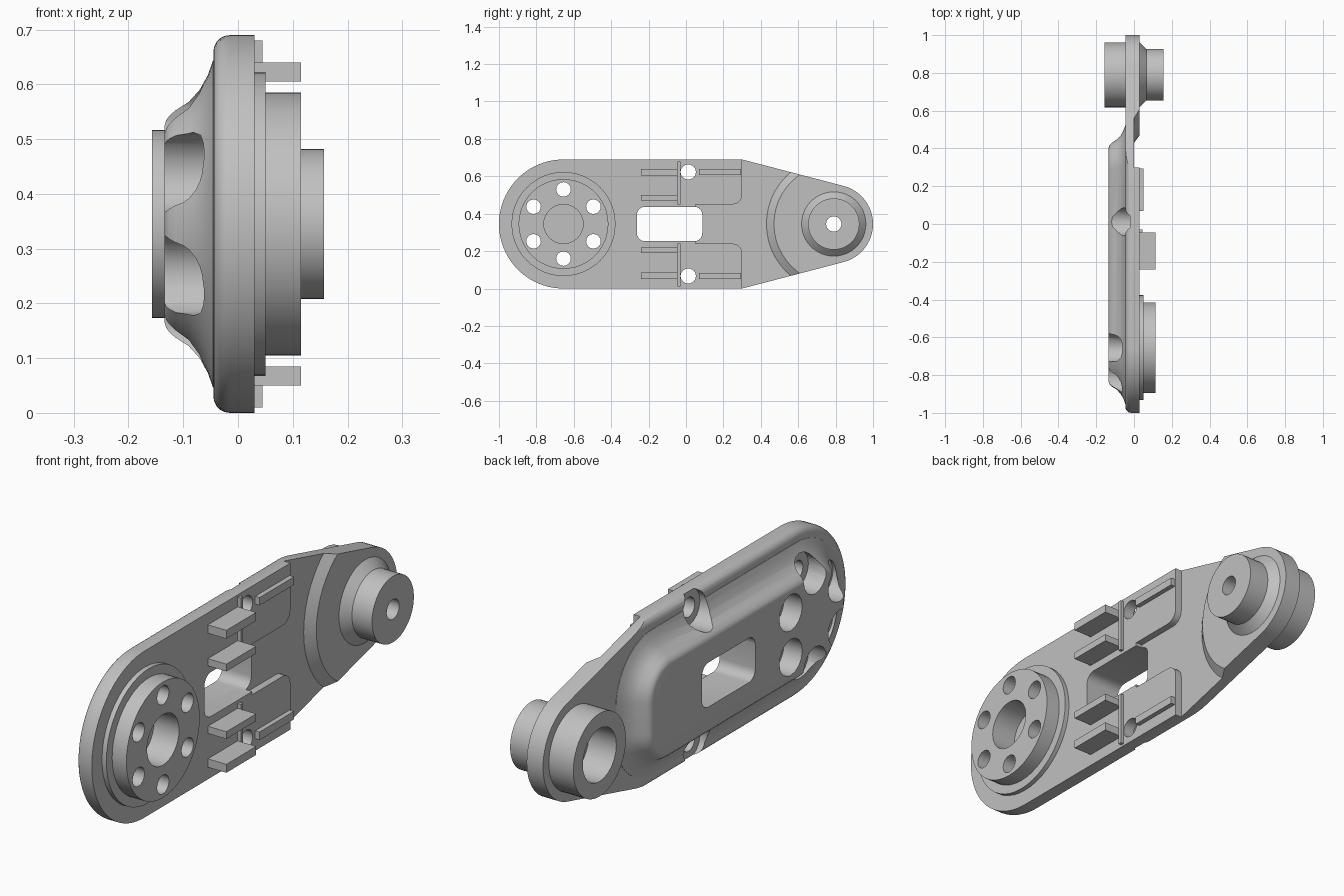
import bpy, bmesh
from math import sin, cos, pi, acos, atan2, hypot

if "Cube" in bpy.data.objects:
    bpy.data.objects.remove(bpy.data.objects["Cube"])

MID = 0.345            # height of the long axis
HUB, BOSS = -0.655, 0.79   # y of the two pivots
FACE, BACK = 0.03, -0.045  # x of the plate faces

metal = bpy.data.materials.new("grey metal")
metal.use_nodes = True
GREY = (0.53, 0.53, 0.53, 1)
metal.diffuse_color = GREY
metal.node_tree.nodes["Principled BSDF"].inputs["Base Color"].default_value = GREY


def arc(y, z, r, a0, a1, n):
    """Points on an arc, z measured from the long axis."""
    return [(y + r * cos(a0 + (a1 - a0) * i / n), z + r * sin(a0 + (a1 - a0) * i / n))
            for i in range(n + 1)]


def circle(y, z, r, n):
    return arc(y, z, r, 0, 2 * pi, n)[:-1]


def loft(name, rings, bevel=0):
    """Solid through rings of (x, outline), stacked along x."""
    bm = bmesh.new()
    loops = [[bm.verts.new((x, y, z + MID)) for y, z in pts] for x, pts in rings]
    n = len(loops[0])
    for a, b in zip(loops, loops[1:]):
        for i in range(n):
            j = (i + 1) % n
            bm.faces.new((a[i], a[j], b[j], b[i]))
    bm.faces.new(loops[0][::-1])
    bm.faces.new(loops[-1])
    bmesh.ops.recalc_face_normals(bm, faces=bm.faces)
    if bevel:
        x0 = rings[0][0]
        edges = [e for e in bm.edges if all(abs(v.co.x - x0) < 1e-5 for v in e.verts)
                 and max(v.co.y for v in e.verts) < 0.31]
        bmesh.ops.bevel(bm, geom=edges, offset=bevel, segments=5, profile=0.5,
                        affect='EDGES')
    mesh = bpy.data.meshes.new(name)
    bm.to_mesh(mesh)
    bm.free()
    mesh.materials.append(metal)
    ob = bpy.data.objects.new(name, mesh)
    bpy.context.scene.collection.objects.link(ob)
    return ob


def turned(name, y, z, profile, n=48):
    return loft(name, [(x, circle(y, z, r, n)) for x, r in profile])


def box(name, x0, x1, y0, y1, z0, z1):
    pts = [(y0, z0), (y1, z0), (y1, z1), (y0, z1)]
    return loft(name, [(x0, pts), (x1, pts)])


def cut(ob, cutters):
    for c in cutters:
        mod = ob.modifiers.new("cut", 'BOOLEAN')
        mod.operation = 'DIFFERENCE'
        mod.solver = 'EXACT'
        mod.object = c
        bpy.context.view_layer.objects.active = ob
        bpy.ops.object.modifier_apply(modifier=mod.name)


# Arm plate: round hub end, straight middle, tangent taper to the boss end
R_BOSS = 0.21
tangent = atan2(MID, 0.3 - BOSS) - acos(R_BOSS / hypot(MID, 0.3 - BOSS))
outline = (arc(HUB, 0, MID, pi / 2, 3 * pi / 2, 40) + [(0.3, -MID)]
           + arc(BOSS, 0, R_BOSS, -tangent, tangent, 24) + [(0.3, MID)])
plate = loft("arm_plate", [(BACK, outline), (FACE, outline)], bevel=0.03)


# Raised back with a concave flared flank
def stadium(r):
    c = 0.065
    return (arc(HUB, 0, r, pi / 2, 3 * pi / 2, 32)
            + arc(0.29, -c, r - c, -pi / 2, 0, 12) + arc(0.29, c, r - c, 0, pi / 2, 12))


flank = [(-0.134, 0.180), (-0.131, 0.190), (-0.125, 0.198), (-0.115, 0.207),
         (-0.09, 0.223), (-0.07, 0.245), (-0.055, 0.272), (-0.046, 0.298), (-0.04, 0.30)]
back = loft("raised_back", [(x, stadium(r)) for x, r in flank])

# Hub with stepped flange, and the pivot boss on both sides
hub = turned("hub", HUB, 0, [(0.02, 0.278), (0.05, 0.278), (0.05, 0.24), (0.115, 0.24)])
front_boss = turned("front_boss", BOSS, 0,
                    [(0.02, 0.172), (FACE, 0.172), (0.065, 0.137), (0.157, 0.137)])
back_boss = turned("back_boss", BOSS, 0, [(-0.157, 0.172), (-0.04, 0.172)])

# Cutters: bolt circle with counterbores on the back
cutters = []
for i in range(6):
    a = pi / 6 + i * pi / 3
    y, z = HUB + 0.185 * cos(a), 0.185 * sin(a)
    cutters.append(turned("bolt_hole", y, z, [(-0.3, 0.075), (-0.05, 0.075),
                                              (-0.05, 0.039), (0.3, 0.039)], 16))
# Screw holes
for s in (-1, 1):
    cutters.append(turned("screw_hole", 0.012, s * 0.278,
                          [(-0.3, 0.075), (-0.02, 0.075), (-0.02, 0.041), (0.3, 0.041)], 16))
# Window with rounded corners
win = []
for k, (y, z) in enumerate([(0.045, 0.05), (-0.22, 0.05), (-0.22, -0.05), (0.045, -0.05)]):
    win += arc(y, z, 0.042, k * pi / 2, (k + 1) * pi / 2, 6)
cutters.append(loft("window_cut", [(-0.3, win), (0.3, win)]))

# Pocket in the face, stopping at the ramp around the boss
half = 0.105
pocket_pts = ([(0.05, -half)] + arc(0.25, -half - 0.05, 0.05, pi / 2, 0, 6)
              + [(0.3, -0.5), (0.75, -0.5), (0.75, 0.5), (0.3, 0.5)]
              + arc(0.25, half + 0.05, 0.05, 0, -pi / 2, 6) + [(0.05, half)])
pocket = loft("pocket_cut", [(0, pocket_pts), (0.1, pocket_pts)])
ramp = turned("ramp_cut", BOSS, 0, [(-0.02, 0.387), (FACE, 0.32), (0.2, 0.32)])
cut(pocket, [ramp])

# Pivot bore and hub recess
bore = turned("bore_cut", BOSS, 0, [(-0.3, 0.11), (-0.03, 0.11),
                                    (-0.03, 0.041), (0.3, 0.041)], 24)
recess = turned("recess_cut", HUB, 0, [(0.0, 0.105), (0.3, 0.105)], 32)

cut(plate, cutters + [pocket, bore, recess])
cut(back, cutters)
cut(hub, cutters[:6] + [recess])
cut(front_boss, [bore])
cut(back_boss, [bore])
parts = [plate, back, hub, front_boss, back_boss]
for c in cutters + [pocket, ramp, bore, recess]:
    bpy.data.objects.remove(c)

# Posts, rails and ribs, mirrored about the long axis
for s, side in ((1, "upper"), (-1, "lower")):
    for name, x1, y0, y1, z0, z1 in (
            ("outer_post", 0.115, -0.24, -0.045, 0.26, 0.295),
            ("inner_post", 0.115, -0.24, -0.045, 0.125, 0.155),
            ("rail", 0.05, 0.07, 0.295, 0.262, 0.295),
            ("cross_rib", 0.045, -0.045, -0.03, 0.105, 0.335)):
        lo, hi = sorted((s * z0, s * z1))
        parts.append(box(side + "_" + name, 0.02, x1, y0, y1, lo, hi))

# Smooth shading with crisp edges
bpy.ops.object.select_all(action='DESELECT')
for p in parts:
    p.select_set(True)
bpy.context.view_layer.objects.active = plate
bpy.ops.object.shade_smooth_by_angle(angle=pi / 6)
